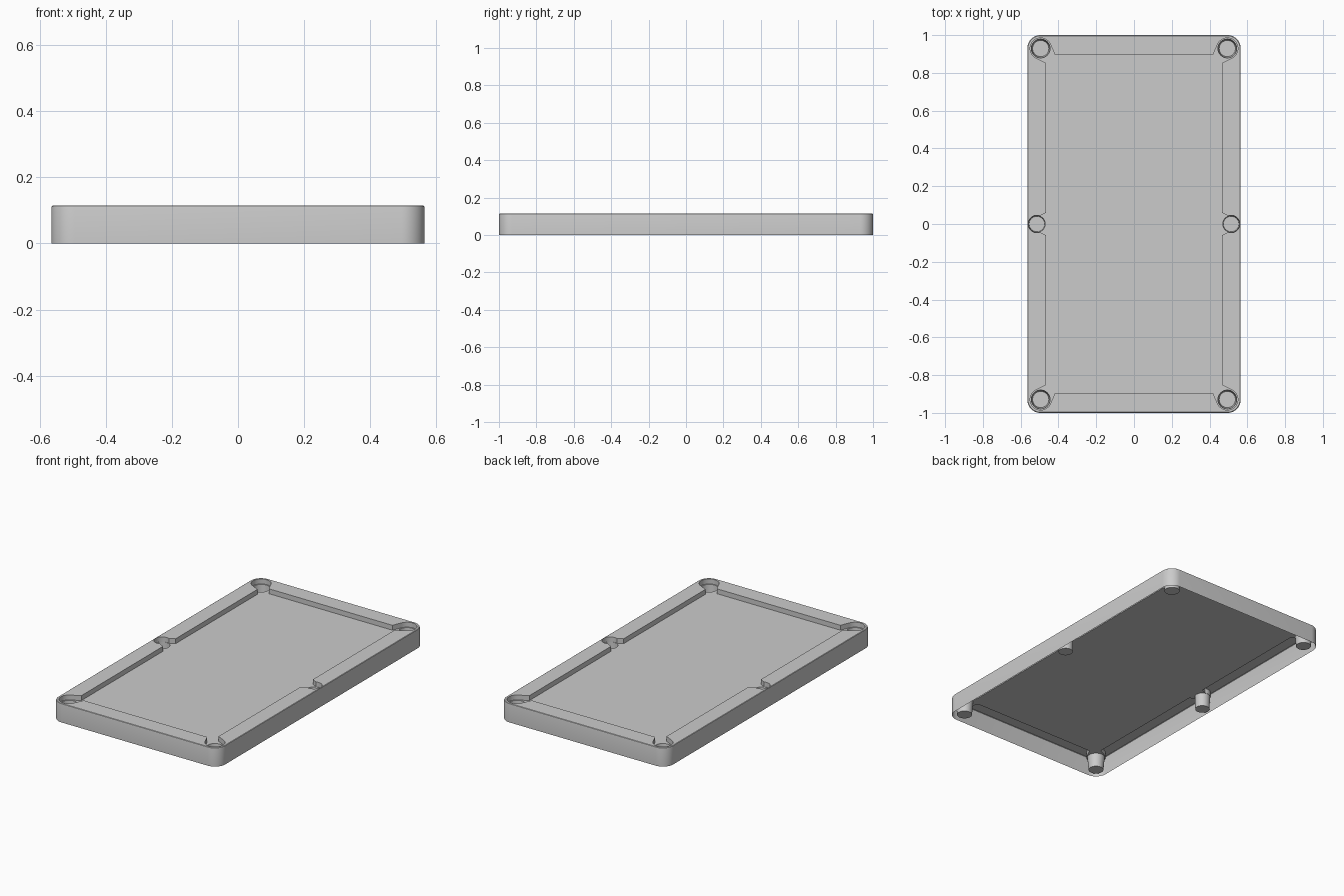
import bpy, bmesh, math

if "Cube" in bpy.data.objects:
    bpy.data.objects.remove(bpy.data.objects["Cube"])

HX, HY, TOP, BED = 0.565, 1.0, 0.115, 0.085
CORNER_R = 0.07
# pocket: centre x, centre y, rim radius, hole radius at bed, bottom radius
SIDE = (0.514, 0.0, 0.046, 0.044, 0.041)
CORNER = (0.494, 0.929, 0.056, 0.05, 0.043)


def arc(cx, cy, r, a0, a1, n):
    return [(cx + r * math.cos(math.radians(a0 + (a1 - a0) * i / n)),
             cy + r * math.sin(math.radians(a0 + (a1 - a0) * i / n))) for i in range(n + 1)]


def rounded_rect(inset):
    r = CORNER_R - inset
    pts = []
    for sx, sy, a in ((1, 1, 0), (-1, 1, 90), (-1, -1, 180), (1, -1, 270)):
        pts += arc(sx * (HX - CORNER_R), sy * (HY - CORNER_R), r, a, a + 90, 10)
    return pts


def play_outline():
    # one quadrant: half side pocket, side cushion, corner pocket, half end cushion
    q = arc(SIDE[0], 0, SIDE[2], 0, 110, 12)
    q += [(0.465, 0.06), (0.465, 0.852)]
    q += arc(CORNER[0], CORNER[1], CORNER[2], -70, 160, 24)
    q += [(0.418, 0.895)]
    left = [(-x, y) for x, y in reversed(q)]
    upper = q + left
    lower = [(x, -y) for x, y in reversed(upper)][1:-1]
    return upper + lower


def ring(bm, pts, z):
    return [bm.verts.new((x, y, z)) for x, y in pts]


def loop_edges(bm, vs):
    return [bm.edges.get((a, b)) or bm.edges.new((a, b)) for a, b in zip(vs, vs[1:] + vs[:1])]


def bridge(bm, lo, hi):
    for i in range(len(lo)):
        j = (i + 1) % len(lo)
        bm.faces.new((lo[i], lo[j], hi[j], hi[i]))


def fill(bm, loops):
    edges = [e for vs in loops for e in loop_edges(bm, vs)]
    bmesh.ops.triangle_fill(bm, edges=edges, use_beauty=True, normal=(0, 0, 1))


def finish(bm, name):
    me = bpy.data.meshes.new(name)
    bm.normal_update()
    bm.to_mesh(me)
    bm.free()
    ob = bpy.data.objects.new(name, me)
    bpy.context.collection.objects.link(ob)
    bpy.ops.object.select_all(action='DESELECT')
    ob.select_set(True)
    bpy.context.view_layer.objects.active = ob
    bpy.ops.object.shade_smooth_by_angle(angle=math.radians(30))
    return ob


outline = play_outline()
pockets = [(sx * SIDE[0], 0) + SIDE[2:] for sx in (1, -1)]
pockets += [(sx * CORNER[0], sy * CORNER[1]) + CORNER[2:] for sx in (1, -1) for sy in (1, -1)]

# rail top with rounded edge, outer skirt and cushion faces
bm = bmesh.new()
rings = [ring(bm, rounded_rect(i), z) for i, z in
         ((0, 0), (0, TOP - 0.007), (0.0012, TOP - 0.002), (0.004, TOP))]
for lo, hi in zip(rings, rings[1:]):
    bridge(bm, lo, hi)
nose = ring(bm, outline, TOP)
fill(bm, [rings[-1], nose])
bridge(bm, nose, ring(bm, outline, BED))
finish(bm, "rail_and_skirt")

# playing bed with pocket holes
bm = bmesh.new()
loops = [ring(bm, outline, BED)]
for x, y, rim, hole, low in pockets:
    loops.append(ring(bm, arc(x, y, hole, 0, 360, 32)[:-1], BED))
fill(bm, loops)
finish(bm, "playing_bed")

# tapered pocket cups hanging below the bed
for i, (x, y, rim, hole, low) in enumerate(pockets):
    bm = bmesh.new()
    top = ring(bm, arc(x, y, hole, 0, 360, 32)[:-1], BED)
    bot = ring(bm, arc(x, y, low, 0, 360, 32)[:-1], 0.003)
    bridge(bm, top, bot)
    bm.faces.new(bot)
    finish(bm, f"pocket_cup_{i + 1}")
